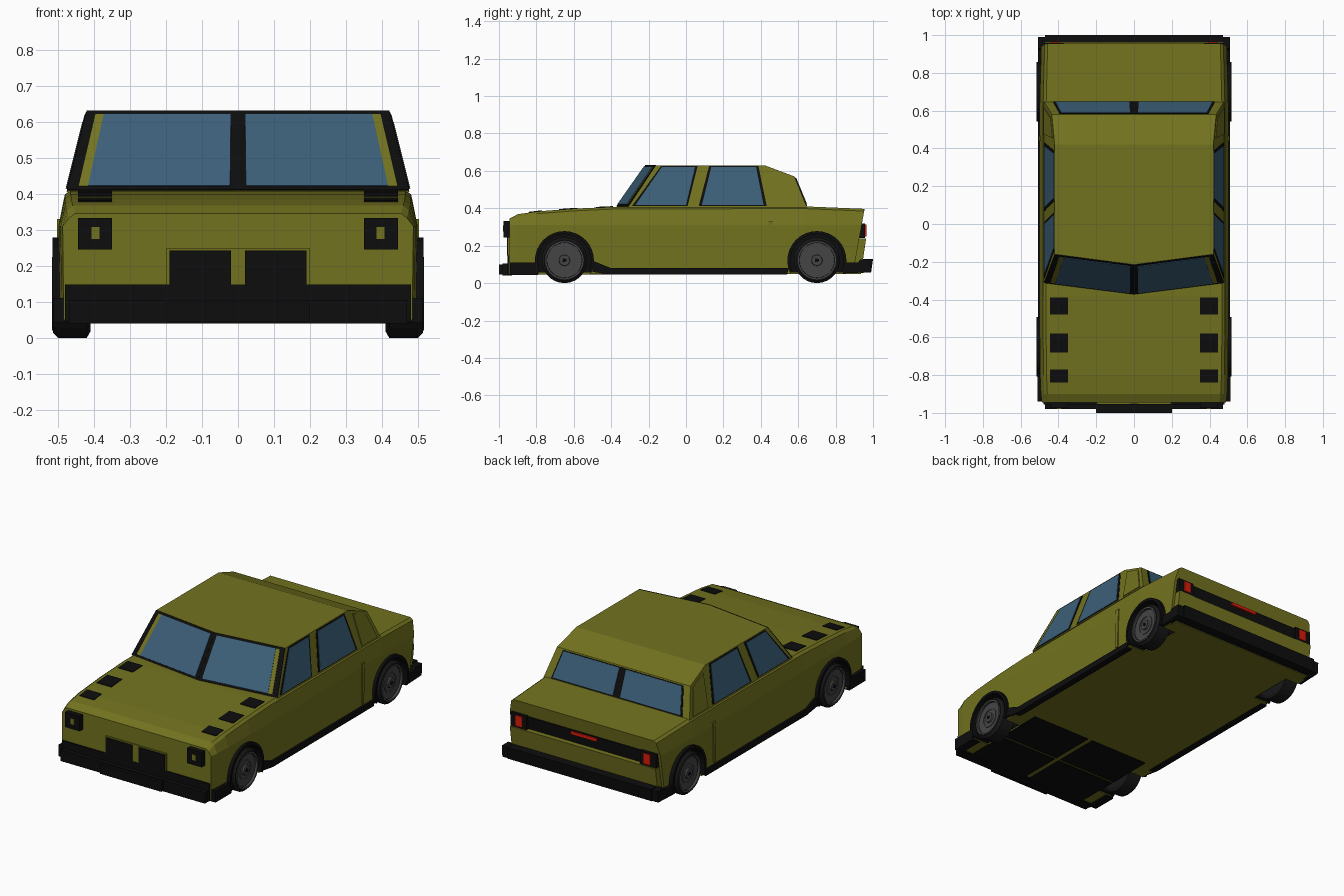
import bpy, bmesh, math
from mathutils import Vector

if "Cube" in bpy.data.objects:
    bpy.data.objects.remove(bpy.data.objects["Cube"])


def material(name, rgb):
    m = bpy.data.materials.new(name)
    m.diffuse_color = (*rgb, 1)
    m.use_nodes = True
    m.node_tree.nodes["Principled BSDF"].inputs["Base Color"].default_value = m.diffuse_color
    return m


OLIVE = material("olive_paint", (0.17, 0.17, 0.014))
BLACK = material("black_trim", (0.004, 0.004, 0.004))
GLASS = material("blue_glass", (0.045, 0.115, 0.19))
RED = material("red_lamp", (0.7, 0.012, 0.003))
STEEL = material("rim_grey", (0.06, 0.06, 0.06))
TYRE = material("tyre_rubber", (0.009, 0.009, 0.009))


def finish(name, bm, mat, mirror):
    bmesh.ops.recalc_face_normals(bm, faces=bm.faces)
    me = bpy.data.meshes.new(name)
    bm.to_mesh(me)
    bm.free()
    ob = bpy.data.objects.new(name, me)
    bpy.context.collection.objects.link(ob)
    me.materials.append(mat)
    if mirror:
        ob.modifiers.new("Mirror", 'MIRROR').use_mirror_merge = False
    return ob


def loft(name, rings, mat, mirror=False):
    bm = bmesh.new()
    rows = [[bm.verts.new(p) for p in ring] for ring in rings]
    n = len(rows[0])
    for a, b in zip(rows, rows[1:]):
        for i in range(n):
            j = (i + 1) % n
            bm.faces.new((a[i], a[j], b[j], b[i]))
    bm.faces.new(rows[0])
    bm.faces.new(rows[-1])
    return finish(name, bm, mat, mirror)


def prism(name, yz, x0, x1, mat, mirror=False):
    return loft(name, [[(x, y, z) for y, z in yz] for x in (x0, x1)], mat, mirror)


def box(name, x, y, z, mat, mirror=False):
    return prism(name, [(y[0], z[0]), (y[1], z[0]), (y[1], z[1]), (y[0], z[1])],
                 x[0], x[1], mat, mirror)


def face_panel(name, corners, u, v, lift, mat):
    """Panel covering the u, v range of a four-cornered face, raised by lift."""
    a, b, c, d = map(Vector, corners)
    n = (b - a).cross(d - a).normalized()
    pts = [a.lerp(b, s).lerp(d.lerp(c, s), t)
           for s, t in ((u[0], v[0]), (u[1], v[0]), (u[1], v[1]), (u[0], v[1]))]
    return loft(name, [[p - n * 0.01 for p in pts], [p + n * lift for p in pts]], mat, True)


def side_panel(name, yz, lift, mat):
    """Panel lying on the sloping cabin side."""
    ring = [(0.475 - 0.25 * (z - 0.41), y, z) for y, z in yz]
    return loft(name, [[(x + o, y, z) for x, y, z in ring] for o in (-0.01, lift)], mat, True)


def arc(r, cy, cz, a0, a1, n):
    return [(cy + r * math.cos(math.radians(a0 + (a1 - a0) * i / n)),
             cz + r * math.sin(math.radians(a0 + (a1 - a0) * i / n))) for i in range(n + 1)]


def lathe(name, profile, cy, cz, mat):
    rings = [[(x, y, z) for y, z in arc(r, cy, cz, 0, 360, 28)[:-1]] for x, r in profile]
    return loft(name, rings, mat, True)


# Lower body: cross-sections along its length (y, top height, side inset, rear lean)
STATIONS = [(-0.945, 0.345, 0.012, 0), (-0.90, 0.368, 0.006, 0), (-0.80, 0.383, 0.002, 0),
            (-0.60, 0.398, 0, 0), (-0.38, 0.408, 0, 0), (0.44, 0.41, 0, 0),
            (0.64, 0.41, 0, 0), (0.955, 0.397, 0.008, 0.18)]


def section(y, top, inset, lean):
    half = [(0.465, top), (0.481, top - 0.012), (0.499, 0.31), (0.496, 0.05)]
    ring = half + [(-x, z) for x, z in reversed(half)]
    return [(x - math.copysign(inset, x), y - lean * (top - z), z) for x, z in ring]


body = loft("lower_body", [section(*s) for s in STATIONS], OLIVE)

# Wheel wells, arches and wheels
for label, cy in (("front", -0.65), ("rear", 0.70)):
    cutter = lathe(label + "_well_cutter", [(0.40, 0.154), (0.60, 0.154)], cy, 0.12, BLACK)
    cutter.hide_render = True
    cutter.display_type = 'WIRE'
    cut = body.modifiers.new(label + "_wells", 'BOOLEAN')
    cut.operation = 'DIFFERENCE'
    cut.object = cutter
    prism(label + "_well_back", arc(0.157, cy, 0.12, -24, 204, 20), 0.395, 0.405, BLACK, True)
    arch = arc(0.158, cy, 0.12, -24, 204, 20) + arc(0.142, cy, 0.12, 204, -24, 20)
    prism(label + "_wheel_arch", arch, 0.40, 0.515, BLACK, True)
    lathe(label + "_tyre", [(0.41, 0.105), (0.42, 0.122), (0.50, 0.122), (0.514, 0.108),
                            (0.514, 0.10), (0.50, 0.092)], cy, 0.122, TYRE)
    for part, r0, r1, x in (("rim", 0.094, 0.102, 0.516), ("inner_ring", 0.05, 0.056, 0.506)):
        lathe(label + "_" + part, [(0.495, r1), (x, r1), (x, r0), (0.502, r0)], cy, 0.122, STEEL)
    lathe(label + "_hub", [(0.49, 0.032), (0.512, 0.028)], cy, 0.122, STEEL)
    lathe(label + "_hub_cap", [(0.50, 0.012), (0.516, 0.010)], cy, 0.122, BLACK)

# Cabin with pointed windscreen
bm = bmesh.new()
for p in [(0, -0.37, 0.405), (0, -0.215, 0.63)]:
    bm.verts.new(p)
for x, y, z in [(0.476, -0.31, 0.405), (0.42, -0.16, 0.63), (0.42, 0.42, 0.63),
                (0.435, 0.58, 0.57), (0.476, 0.647, 0.405)]:
    bm.verts.new((x, y, z))
    bm.verts.new((-x, y, z))
bmesh.ops.convex_hull(bm, input=bm.verts)
bmesh.ops.dissolve_limit(bm, angle_limit=0.02, verts=bm.verts, edges=bm.edges)
finish("cabin", bm, OLIVE, False)

# Windscreen and rear window
screen = [(0, -0.37, 0.41), (0.475, -0.31, 0.41), (0.42, -0.16, 0.63), (0, -0.215, 0.63)]
face_panel("windscreen_frame", screen, (0, 1), (0, 1), 0.003, BLACK)
face_panel("windscreen_inner_post", screen, (0.86, 0.935), (0.04, 0.95), 0.005, OLIVE)
face_panel("windscreen_glass", screen, (0.045, 0.88), (0.04, 0.95), 0.007, GLASS)
back = [(0.475, 0.646, 0.41), (0, 0.646, 0.41), (0, 0.58, 0.57), (0.435, 0.58, 0.57)]
face_panel("rear_window_frame", back, (0.10, 1), (0.01, 0.96), 0.003, BLACK)
face_panel("rear_window_glass", back, (0.12, 0.95), (0.05, 0.93), 0.006, GLASS)

# Side windows and rear roof pillar
WINDOWS = {"front": [(-0.27, 0.418), (0.0, 0.418), (0.048, 0.62), (-0.13, 0.62)],
           "rear": [(0.085, 0.418), (0.415, 0.418), (0.375, 0.62), (0.135, 0.62)]}
for label, pts in WINDOWS.items():
    my = sum(p[0] for p in pts) / 4
    mz = sum(p[1] for p in pts) / 4
    frame = [(my + (y - my) * 1.1, mz + (z - mz) * 1.05) for y, z in pts]
    side_panel(label + "_side_window_frame", frame, 0.002, BLACK)
    side_panel(label + "_side_window", pts, 0.004, GLASS)
side_panel("rear_pillar_panel", [(0.475, 0.415), (0.615, 0.415), (0.56, 0.562), (0.455, 0.60)],
           0.005, OLIVE)
prism("rear_door_ridge", [(0.44, 0.09), (0.455, 0.09), (0.465, 0.33), (0.44, 0.33)],
      0.48, 0.503, OLIVE, True)


# Bonnet vents following the bonnet curve
def hood_z(y):
    for (y0, z0, *_), (y1, z1, *_) in zip(STATIONS, STATIONS[1:]):
        if y0 <= y <= y1:
            return z0 + (z1 - z0) * (y - y0) / (y1 - y0)


for i, (y0, y1) in enumerate([(-0.84, -0.77), (-0.68, -0.58), (-0.48, -0.39)]):
    z0, z1 = hood_z(y0), hood_z(y1)
    prism(f"bonnet_vent_{i + 1}", [(y0, z0 - 0.01), (y1, z1 - 0.01), (y1, z1 + 0.004),
                                   (y0, z0 + 0.004)], 0.35, 0.445, BLACK, True)

# Nose: headlights, grille and front bumper
box("headlight", (0.35, 0.445), (-0.975, -0.94), (0.245, 0.333), BLACK, True)
box("headlight_lens", (0.385, 0.407), (-0.979, -0.97), (0.275, 0.308), OLIVE, True)
box("grille_surround", (-0.198, 0.198), (-0.952, -0.94), (0.14, 0.25), OLIVE)
box("grille", (0.02, 0.19), (-0.957, -0.94), (0.148, 0.243), BLACK, True)
box("front_valance", (-0.48, 0.48), (-0.955, -0.92), (0.045, 0.148), BLACK)
box("front_bumper", (-0.47, 0.47), (-0.98, -0.93), (0.04, 0.105), BLACK)
box("front_bumper_plate", (-0.2, 0.2), (-1.0, -0.975), (0.045, 0.10), BLACK)
box("front_bumper_wrap", (0.46, 0.512), (-0.94, -0.79), (0.042, 0.11), BLACK, True)

# Tail: lamp strip, lower panel and rear bumper
prism("rear_lower_panel", [(0.86, 0.05), (0.935, 0.05), (0.963, 0.238), (0.90, 0.238)],
      -0.475, 0.475, OLIVE)
prism("rear_black_strip", [(0.90, 0.242), (0.94, 0.242), (0.948, 0.315), (0.90, 0.315)],
      -0.46, 0.46, BLACK)
box("tail_lamp_housing", (0.37, 0.475), (0.92, 0.958), (0.24, 0.32), BLACK, True)
box("tail_lamp", (0.395, 0.44), (0.95, 0.964), (0.25, 0.312), RED, True)
box("centre_brake_lamp", (-0.085, 0.085), (0.93, 0.956), (0.292, 0.31), RED)
prism("rear_bumper", [(0.90, 0.052), (0.99, 0.058), (1.0, 0.13), (0.945, 0.13)],
      -0.47, 0.47, BLACK)
prism("rear_bumper_wrap", [(0.84, 0.052), (0.985, 0.058), (0.99, 0.125), (0.93, 0.125),
                           (0.92, 0.11), (0.84, 0.11)], 0.46, 0.508, BLACK, True)

# Sills and underside
prism("side_sill", [(-0.50, 0.06), (-0.40, 0.045), (0.54, 0.045), (0.55, 0.08),
                    (-0.40, 0.08), (-0.50, 0.12)], 0.47, 0.508, BLACK, True)
for i, y in enumerate([(-0.92, -0.67), (-0.655, -0.38)]):
    box(f"underside_panel_{i + 1}", (0.015, 0.40), y, (0.045, 0.055), BLACK, True)
